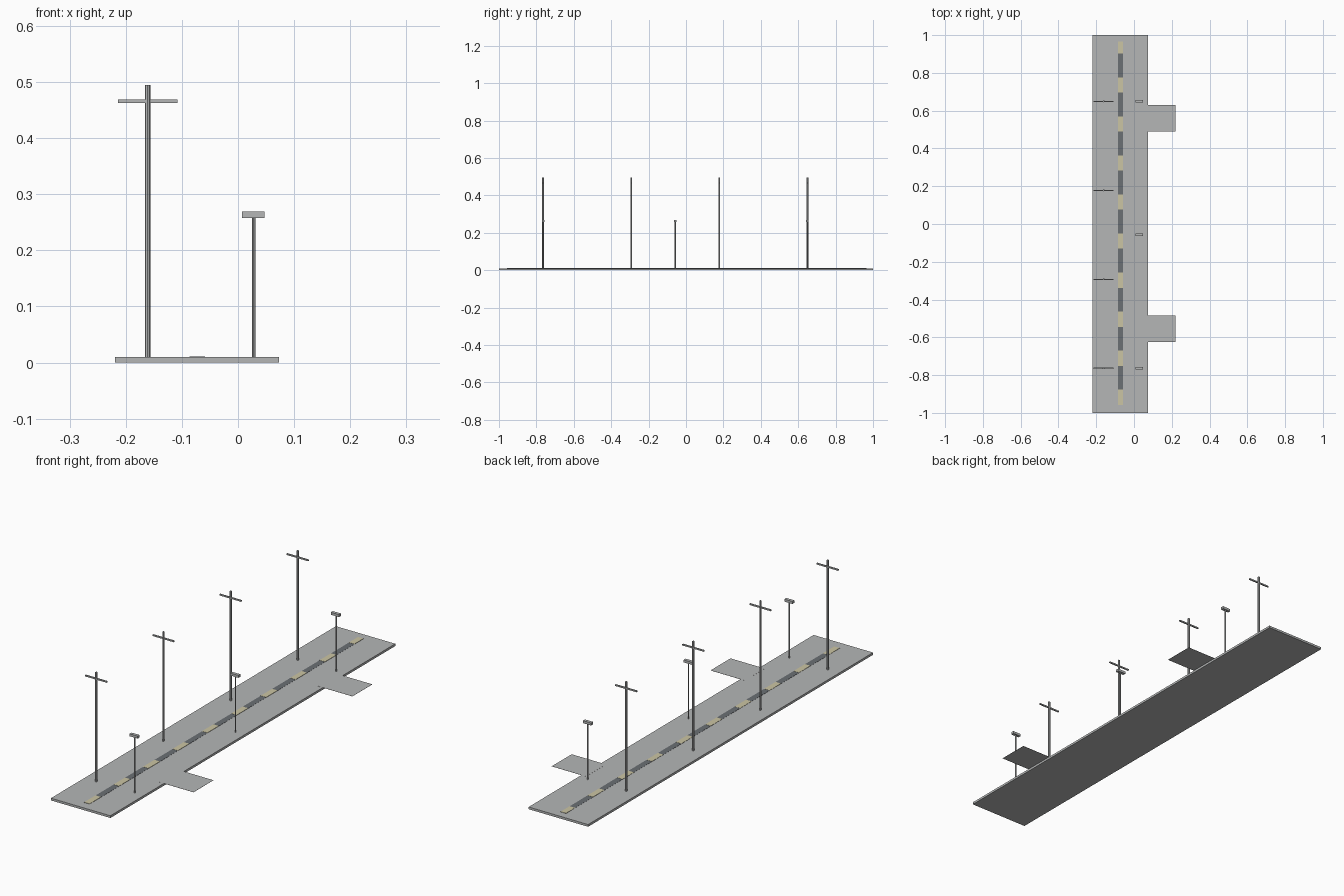
import bpy, bmesh
from mathutils import Matrix

if "Cube" in bpy.data.objects:
    bpy.data.objects.remove(bpy.data.objects["Cube"])


def material(name, rgb):
    m = bpy.data.materials.new(name)
    m.diffuse_color = (*rgb, 1)
    m.use_nodes = True
    m.node_tree.nodes["Principled BSDF"].inputs["Base Color"].default_value = m.diffuse_color
    return m


GRAY = material("concrete gray", (0.46, 0.47, 0.47))
DARK = material("dark asphalt", (0.145, 0.16, 0.175))
CREAM = material("pale cream paint", (0.60, 0.56, 0.37))


def finish(name, bm, mat):
    me = bpy.data.meshes.new(name)
    bm.to_mesh(me)
    bm.free()
    me.materials.append(mat)
    ob = bpy.data.objects.new(name, me)
    bpy.context.collection.objects.link(ob)
    return ob


def box(name, x, y, z, mat):
    """Box from (min, max) ranges on each axis."""
    bm = bmesh.new()
    bmesh.ops.create_cube(bm, size=1)
    for v in bm.verts:
        v.co = [r[0] + (c + 0.5) * (r[1] - r[0]) for c, r in zip(v.co, (x, y, z))]
    return finish(name, bm, mat)


def post(name, x, y, r, z0, z1, mat):
    """Upright eight-sided post."""
    bm = bmesh.new()
    bmesh.ops.create_cone(bm, cap_ends=True, segments=8, radius1=r, radius2=r,
                          depth=z1 - z0,
                          matrix=Matrix.Translation((x, y, (z0 + z1) / 2)))
    return finish(name, bm, mat)


TOP = 0.010

# Road slab
box("road_slab", (-0.219, 0.073), (-1, 1), (0, TOP), GRAY)

# Thin side aprons reaching out from the right edge
for i, y in enumerate((-0.555, 0.56)):
    box(f"side_apron_{i}", (0.05, 0.219), (y - 0.07, y + 0.07), (TOP - 0.0002, TOP + 0.0003), GRAY)

# Centre strip with painted dashes
box("centre_strip", (-0.086, -0.059), (-0.958, 0.965), (TOP, TOP + 0.0006), DARK)
for i in range(10):
    y = -0.917 + i * 0.2065
    box(f"centre_dash_{i}", (-0.086, -0.059), (max(y - 0.04, -0.958), min(y + 0.04, 0.965)),
        (TOP, TOP + 0.0012), CREAM)

# Utility poles with cross arms
for i in range(4):
    y = -0.764 + i * 0.471
    post(f"utility_pole_{i}", -0.161, y, 0.005, TOP, 0.495, GRAY)
    box(f"cross_arm_{i}", (-0.214, -0.108), (y - 0.003, y + 0.003), (0.463, 0.469), GRAY)

# Street lamps
for i in range(3):
    y = -0.764 + i * 0.7065
    post(f"lamp_post_{i}", 0.028, y, 0.003, TOP, 0.259, GRAY)
    box(f"lamp_head_{i}", (0.007, 0.047), (y - 0.007, y + 0.007), (0.258, 0.269), GRAY)
